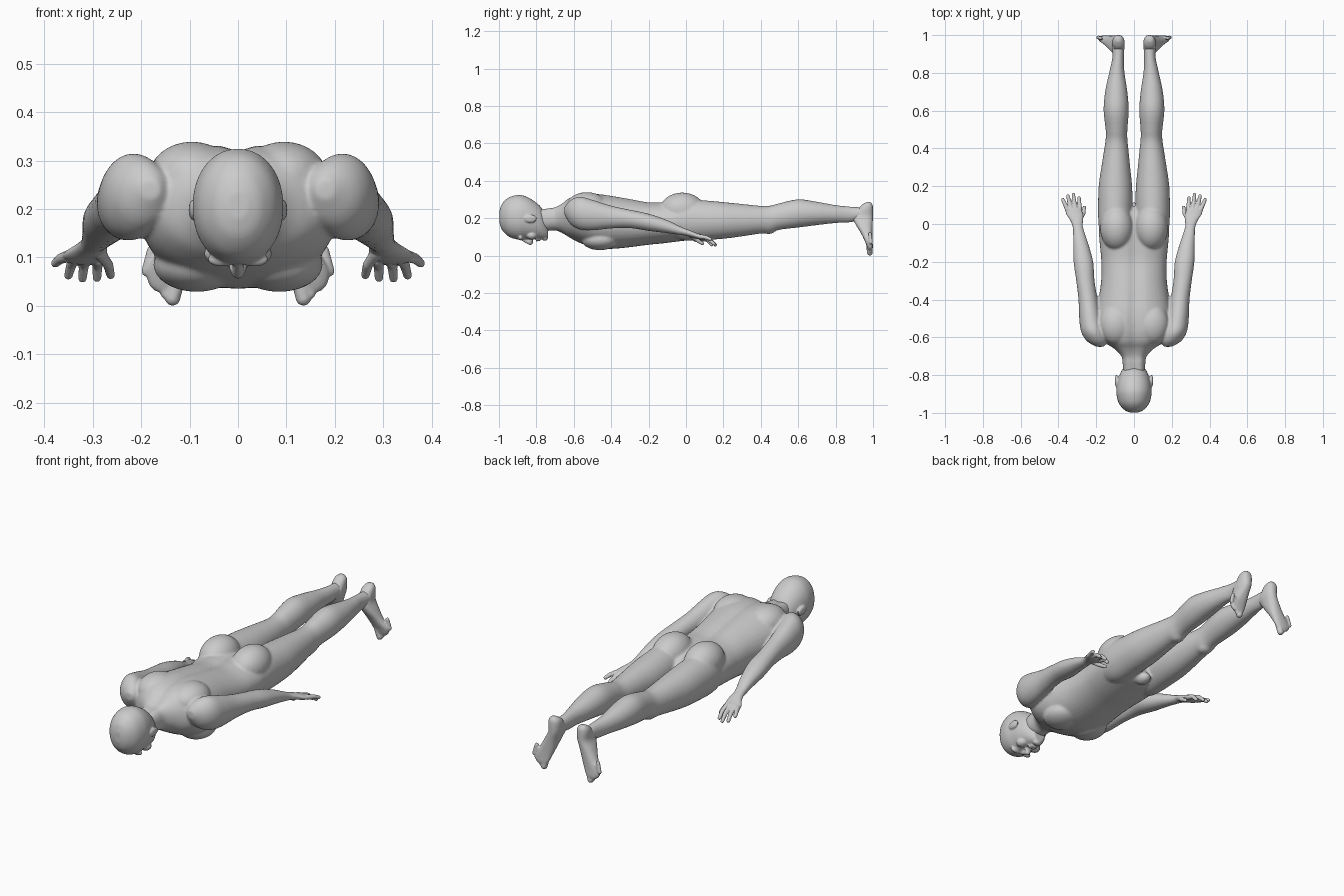
import bpy, bmesh
from math import sin, cos, pi, exp
from mathutils import Vector, Matrix


def catmull(rows, steps=4):
    out = []
    for i in range(len(rows) - 1):
        p = [rows[max(i - 1, 0)], rows[i], rows[i + 1], rows[min(i + 2, len(rows) - 1)]]
        for s in range(steps):
            t = s / steps
            out.append([0.5 * (2 * b + (c - a) * t + (2 * a - 5 * b + 4 * c - d) * t * t
                               + (3 * b - a - 3 * c + d) * t ** 3) for a, b, c, d in zip(*p)])
    return out + [list(rows[-1])]


def loft(bm, rows, axis='y', power=2.0, groove=0.0, n=40):
    """Rows: position along axis, then low/high of both cross-section directions."""
    rings = []
    for t, u0, u1, v0, v1 in catmull(rows):
        ring = []
        for k in range(n):
            a = 2 * pi * k / n
            c, s = cos(a), sin(a)
            c = abs(c) ** (2 / power) * (1 if c > 0 else -1)
            s = abs(s) ** (2 / power) * (1 if s > 0 else -1)
            u = (u0 + u1) / 2 + c * (u1 - u0) / 2
            v = (v0 + v1) / 2 + s * (v1 - v0) / 2
            if s > 0:
                v -= groove * exp(-(u / 0.03) ** 2)
            ring.append(bm.verts.new((u, t, v) if axis == 'y' else (u, v, t)))
        rings.append(ring)
    faces = [bm.faces.new(rings[0]), bm.faces.new(rings[-1][::-1])]
    for a, b in zip(rings, rings[1:]):
        for k in range(n):
            j = (k + 1) % n
            faces.append(bm.faces.new((a[k], b[k], b[j], a[j])))
    bmesh.ops.recalc_face_normals(bm, faces=faces)


def blob(bm, c, r):
    m = Matrix.Translation(c) @ Matrix.Diagonal((*r, 1))
    bmesh.ops.create_uvsphere(bm, u_segments=24, v_segments=16, radius=1, matrix=m)


def digit(bm, points, r0, r1, steps=8):
    """Tapered finger or toe made of closely spaced beads."""
    total = (len(points) - 1) * steps
    for i in range(total + 1):
        seg = min(i // steps, len(points) - 2)
        p = Vector(points[seg]).lerp(Vector(points[seg + 1]), i / steps - seg)
        r = r0 + (r1 - r0) * i / total
        blob(bm, p, (r, r, r))


def mirror(bm):
    d = bmesh.ops.duplicate(bm, geom=bm.verts[:] + bm.edges[:] + bm.faces[:])['geom']
    for v in d:
        if isinstance(v, bmesh.types.BMVert):
            v.co.x *= -1
    bmesh.ops.reverse_faces(bm, faces=[f for f in d if isinstance(f, bmesh.types.BMFace)])


def finish(bm, name, voxel, smooth):
    me = bpy.data.meshes.new(name)
    bm.to_mesh(me)
    bm.free()
    ob = bpy.data.objects.new(name, me)
    bpy.context.collection.objects.link(ob)
    m = ob.modifiers.new("fuse", 'REMESH')
    m.mode = 'VOXEL'
    m.voxel_size = voxel
    m.use_smooth_shade = True
    m = ob.modifiers.new("soften", 'SMOOTH')
    m.factor = 0.5
    m.iterations = smooth


# Body: legs, arms and muscle masses on one side, then mirrored
bm = bmesh.new()
loft(bm, [(-.08, .03, .175, .10, .28), (0, .012, .188, .08, .30), (.1, .008, .19, .083, .295),
          (.2, .01, .187, .09, .286), (.3, .02, .173, .103, .276), (.4, .03, .157, .118, .266),
          (.45, .035, .15, .12, .267), (.5, .035, .15, .138, .28), (.6, .028, .161, .15, .301),
          (.7, .035, .153, .163, .288), (.8, .05, .132, .174, .27), (.88, .053, .115, .178, .262),
          (.95, .052, .115, .195, .257)])
loft(bm, [(-.65, .16, .20, .22, .26), (-.62, .14, .25, .17, .295), (-.57, .15, .28, .14, .315),
          (-.5, .17, .29, .135, .298), (-.4, .192, .294, .145, .267), (-.3, .209, .306, .147, .245),
          (-.2, .216, .32, .132, .224), (-.1, .243, .322, .12, .19), (-.03, .266, .324, .11, .156),
          (.02, .275, .33, .104, .136)])
blob(bm, (.092, -.02, .245), (.088, .12, .092))     # buttock
blob(bm, (.095, -.53, .265), (.09, .11, .074))      # shoulder blade
blob(bm, (.085, -.46, .085), (.09, .10, .056))      # chest
blob(bm, (.09, .44, .15), (.04, .045, .035))        # kneecap
mirror(bm)
# Torso and neck
torso = [(-.80, .055, .14, .255), (-.74, .06, .132, .265), (-.70, .067, .135, .27),
         (-.66, .105, .12, .288), (-.62, .165, .095, .315), (-.56, .203, .065, .332),
         (-.48, .20, .04, .335), (-.40, .188, .036, .325), (-.30, .174, .045, .308),
         (-.20, .173, .058, .290), (-.12, .18, .066, .29), (-.04, .185, .076, .29),
         (.04, .17, .087, .27), (.09, .11, .11, .23)]
loft(bm, [(y, -w, w, a, b) for y, w, a, b in torso], power=2.2, groove=.016)
blob(bm, (0, .07, .10), (.035, .045, .03))
finish(bm, "body", .006, 9)

# Head: ears, brows and cheeks mirrored, then skull, nose, mouth, chin
bm = bmesh.new()
blob(bm, (.092, -.832, .198), (.010, .034, .022))
blob(bm, (.09, -.822, .188), (.007, .016, .012))
blob(bm, (.033, -.885, .096), (.03, .012, .015))
blob(bm, (.042, -.825, .108), (.028, .028, .022))
mirror(bm)
skull = [(-.998, .02, .18, .235), (-.985, .05, .14, .275), (-.95, .08, .103, .31),
         (-.90, .093, .086, .324), (-.86, .091, .088, .318), (-.82, .083, .088, .297),
         (-.78, .068, .088, .265), (-.755, .05, .088, .225), (-.738, .03, .095, .17)]
loft(bm, [(y, -w, w, a, b) for y, w, a, b in skull], power=2.1)
digit(bm, [(0, -.875, .088), (0, -.832, .07)], .009, .014)
blob(bm, (0, -.828, .079), (.02, .01, .012))
blob(bm, (0, -.797, .086), (.026, .007, .011))
blob(bm, (0, -.783, .087), (.022, .007, .010))
blob(bm, (0, -.755, .092), (.024, .016, .013))
finish(bm, "head", .004, 5)

# Hands: palm, four fingers and thumb
bm = bmesh.new()
loft(bm, [(-.04, .27, .32, .117, .154), (-.01, .272, .326, .108, .146), (.02, .27, .338, .10, .136),
          (.055, .271, .36, .09, .122), (.085, .28, .364, .085, .113)])
for base, mid, tip in [((.287, .08, .094), (.29, .115, .083), (.291, .138, .058)),
                       ((.311, .085, .098), (.318, .128, .085), (.321, .157, .057)),
                       ((.333, .083, .10), (.344, .122, .085), (.350, .149, .063)),
                       ((.352, .075, .102), (.367, .107, .097), (.377, .13, .088)),
                       ((.285, .025, .108), (.268, .055, .085), (.263, .088, .064))]:
    digit(bm, [base, mid, tip], .0125, .009)
mirror(bm)
finish(bm, "hands", .003, 3)

# Feet: heel to ball, then five toes
bm = bmesh.new()
loft(bm, [(.286, .07, .098, .965, .988), (.272, .056, .11, .94, .997), (.25, .05, .115, .92, 1.0),
          (.21, .05, .117, .89, 1.0), (.17, .062, .135, .905, .998), (.12, .078, .16, .935, .997),
          (.075, .095, .187, .957, .998), (.045, .108, .184, .968, .999), (.03, .118, .17, .974, .997)],
     axis='z', power=2.3)
for i in range(5):
    f = i / 4
    r = .016 - .006 * min(f * 3, 1)
    tip = Vector((.135 + .055 * f, .983 + .005 * f, .016 + .055 * f ** 1.3))
    digit(bm, [tip + Vector((-.012, -.004, .045)), tip], r, r)
mirror(bm)
finish(bm, "feet", .004, 4)
